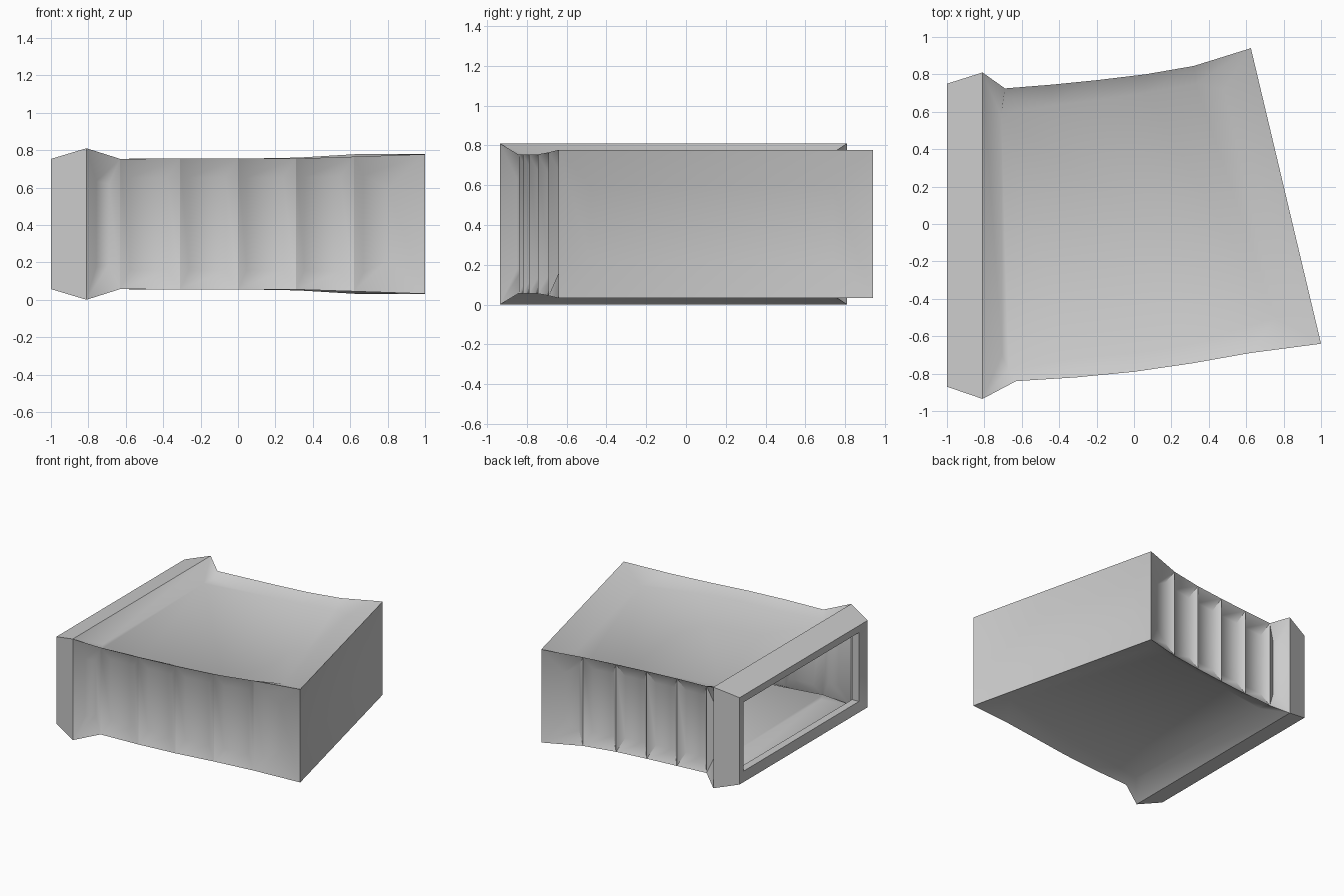
import bpy, bmesh, math
from mathutils import Vector

if "Cube" in bpy.data.objects:
    bpy.data.objects.remove(bpy.data.objects["Cube"])

# Plan outline of each long wall: (x, y, half height) at each rib
MID = 0.405
FRONT = [(-1, -.87, .348), (-.81, -.935, .405), (-.63, -.84, .348), (-.31, -.82, .35),
         (0, -.79, .35), (.31, -.745, .35), (.62, -.69, .36), (1, -.64, .373)]
BACK = [(-1, .75, .348), (-.81, .81, .405), (-.69, .725, .348), (-.44, .745, .35),
        (-.19, .77, .35), (.06, .80, .35), (.32, .845, .355), (.625, .94, .373)]
# Edge of the sunken roof / floor panel, matching ribs 1..7
ROOF_FRONT = [(-.705, -.70), (-.67, -.78), (-.33, -.72), (0, -.68), (.31, -.64), (.60, -.59), (.76, -.50)]
ROOF_BACK = [(-.71, .58), (-.69, .675), (-.44, .65), (-.19, .67), (.06, .70), (.33, .75), (.48, .72)]
DEPTH = 0.05


def finish(bm, name, angle):
    bmesh.ops.remove_doubles(bm, verts=bm.verts[:], dist=1e-5)
    bmesh.ops.recalc_face_normals(bm, faces=bm.faces[:])
    me = bpy.data.meshes.new(name)
    bm.to_mesh(me)
    bm.free()
    ob = bpy.data.objects.new(name, me)
    bpy.context.collection.objects.link(ob)
    bpy.ops.object.select_all(action='DESELECT')
    ob.select_set(True)
    bpy.context.view_layer.objects.active = ob
    bpy.ops.object.shade_smooth_by_angle(angle=math.radians(angle))
    return ob


def bridge(bm, a, b):
    n = len(a)
    for i in range(n):
        j = (i + 1) % n
        bm.faces.new((a[i], a[j], b[j], b[i]))


def sunken_cell(bm, quad, us, vs, right_vs=None):
    """Quad (bottom-left, bottom-right, top-right, top-left) with a recessed panel."""
    a, b, c, d = [v.co for v in quad]
    nrm = (b - a).cross(d - a).normalized()
    rv = right_vs or vs

    def at(u, v):
        return a.lerp(b, u).lerp(d.lerp(c, u), v) - nrm * DEPTH

    inner = [bm.verts.new(p) for p in (at(us[0], vs[0]), at(us[1], rv[0]),
                                       at(us[1], rv[1]), at(us[0], vs[1]))]
    bridge(bm, quad, inner)
    bm.faces.new(inner)


bm = bmesh.new()


def column(row, sign):
    return [bm.verts.new((x, y, MID + sign * h)) for x, y, h in row]


fb, ft = column(FRONT, -1), column(FRONT, 1)
bb, bt = column(BACK, -1), column(BACK, 1)

# Collar sleeve at the open end
bridge(bm, [fb[0], bb[0], bt[0], ft[0]], [fb[1], bb[1], bt[1], ft[1]])

# Ribbed side walls: slit beside the collar, then five recessed panels
for lo, hi, flip in ((fb, ft, False), (bb, bt, True)):
    for i in range(1, 7):
        rv = None
        if i == 1:
            us, vs = (.42, .80), (.2, .8)
        elif i == 6:
            us, vs, rv = (.15, .50), (.14, .86), (.24, .76)
        else:
            us, vs = (.17, .80), (.145, .855)
        if flip:
            quad = [lo[i + 1], lo[i], hi[i], hi[i + 1]]
            us = (1 - us[1], 1 - us[0])
            if rv:
                vs, rv = rv, vs
        else:
            quad = [lo[i], lo[i + 1], hi[i + 1], hi[i]]
        sunken_cell(bm, quad, us, vs, rv)

# Slanted end wall with one wide panel
sunken_cell(bm, [fb[7], bb[7], bt[7], ft[7]], (.11, .88), (.25, .75))

# Roof and floor with a shallow sunken panel
for f, b, sign in ((ft, bt, 1), (fb, bb, -1)):
    outer = f[1:] + b[:0:-1]
    pts = ROOF_FRONT + ROOF_BACK[::-1]
    inner = [bm.verts.new((x, y, MID + sign * (.35 - DEPTH))) for x, y in pts]
    bridge(bm, outer, inner)
    bm.faces.new(inner)
finish(bm, "hollow_body", 50)

# Rim around the opening: narrow face, then a short inner lip
bm = bmesh.new()
loops = []
for x, inset in ((-1, 0), (-.98, .08), (-.92, .08)):
    y0, y1 = -.87 + inset, .75 - inset
    z0, z1 = MID - .348 + inset * .9, MID + .348 - inset * .9
    loops.append([bm.verts.new((x, y, z)) for y, z in ((y0, z0), (y1, z0), (y1, z1), (y0, z1))])
for a, b in zip(loops, loops[1:]):
    bridge(bm, a, b)
finish(bm, "opening_rim", 30)
